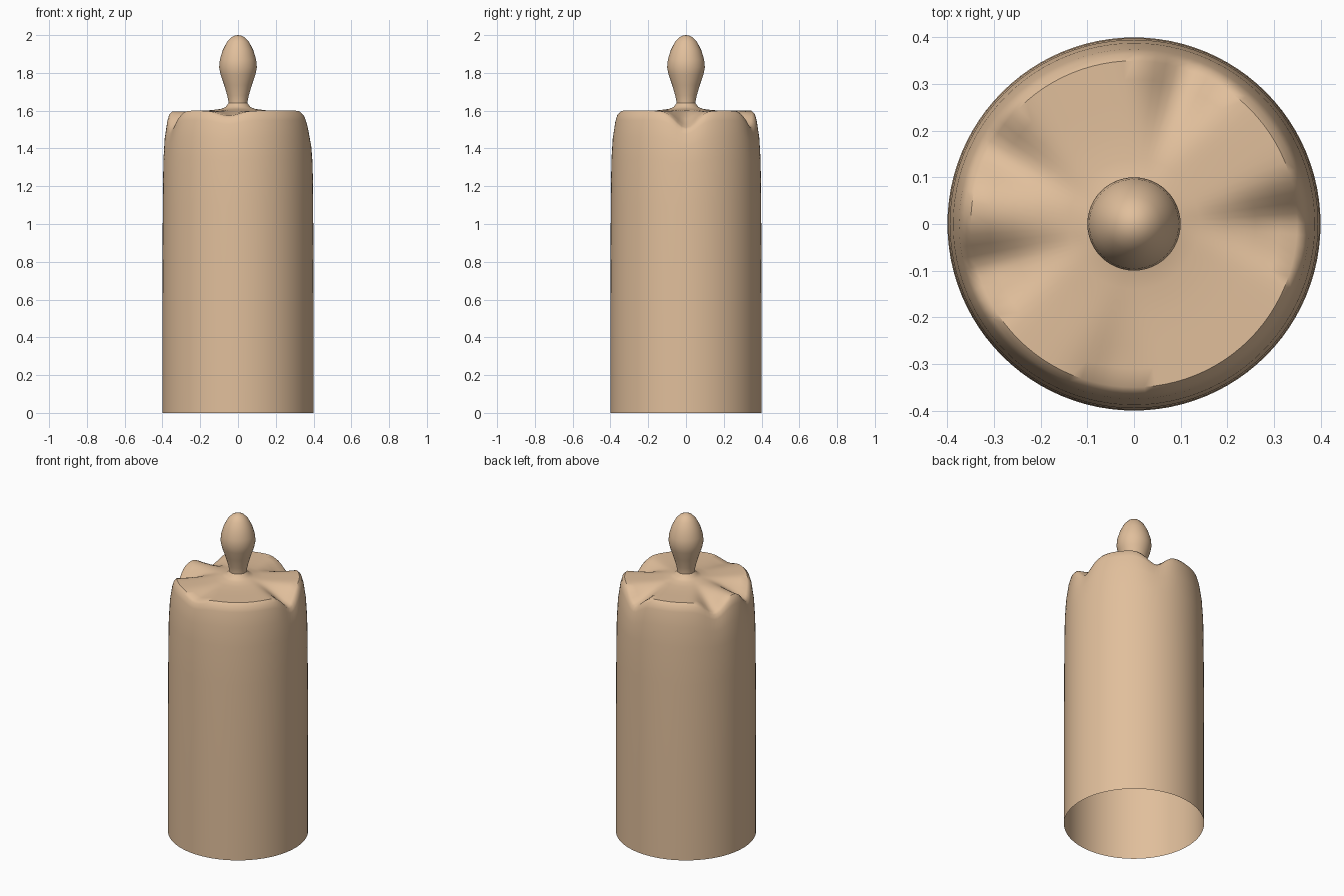
import bpy, bmesh
from math import sin, cos, pi, exp, radians

if "Cube" in bpy.data.objects:
    bpy.data.objects.remove(bpy.data.objects["Cube"])

wax = bpy.data.materials.new("wax_tan")
wax.diffuse_color = (0.75, 0.52, 0.33, 1)
wax.use_nodes = True
wax.node_tree.nodes["Principled BSDF"].inputs["Base Color"].default_value = wax.diffuse_color

# Melted notches around the rim: angle in degrees, strength
DIPS = [(0, 1.0), (71, 0.9), (152, 0.85), (197, 1.0), (262, 0.3)]


def melt(a):
    total = 0
    for deg, strength in DIPS:
        d = (a - radians(deg) + pi) % (2 * pi) - pi
        total += strength * exp(-(d / radians(12)) ** 2)
    return total


def lathe(name, profile, segments, angle, tip=None):
    """Revolve (radius, z, melt depth) rings; optional pole at the end."""
    bm = bmesh.new()
    rings = []
    for r, z, depth in profile:
        ring = []
        for i in range(segments):
            a = 2 * pi * i / segments
            ring.append(bm.verts.new((r * cos(a), r * sin(a), z - depth * melt(a))))
        rings.append(ring)
    for lo, hi in zip(rings, rings[1:]):
        for i in range(segments):
            j = (i + 1) % segments
            bm.faces.new((lo[i], lo[j], hi[j], hi[i]))
    if tip is not None:
        pole = bm.verts.new((0, 0, tip))
        for i in range(segments):
            bm.faces.new((rings[-1][i], rings[-1][(i + 1) % segments], pole))
    mesh = bpy.data.meshes.new(name)
    bm.to_mesh(mesh)
    bm.free()
    obj = bpy.data.objects.new(name, mesh)
    bpy.context.collection.objects.link(obj)
    mesh.materials.append(wax)
    bpy.ops.object.select_all(action='DESELECT')
    obj.select_set(True)
    bpy.context.view_layer.objects.active = obj
    bpy.ops.object.shade_smooth_by_angle(angle=radians(angle))
    return obj


# Candle body: open underneath, rounded shoulder, melted top
lathe("candle_body", [
    (0.40, 0, 0), (0.40, 0.6, 0), (0.398, 1.1, 0), (0.395, 1.34, 0.02),
    (0.388, 1.46, 0.05), (0.375, 1.55, 0.075), (0.365, 1.585, 0.085),
    (0.35, 1.60, 0.09), (0.31, 1.60, 0.075), (0.26, 1.60, 0.045),
    (0.20, 1.60, 0.015), (0.14, 1.603, 0), (0.09, 1.609, 0),
    (0.065, 1.62, 0), (0.05, 1.64, 0)], 96, 40)

# Flame standing on a short neck
lathe("flame", [
    (0.05, 1.63, 0), (0.051, 1.65, 0), (0.057, 1.68, 0), (0.073, 1.735, 0),
    (0.092, 1.79, 0), (0.10, 1.83, 0), (0.096, 1.87, 0), (0.081, 1.92, 0),
    (0.058, 1.965, 0), (0.036, 1.988, 0), (0.016, 1.998, 0)], 48, 60, tip=2.0)
